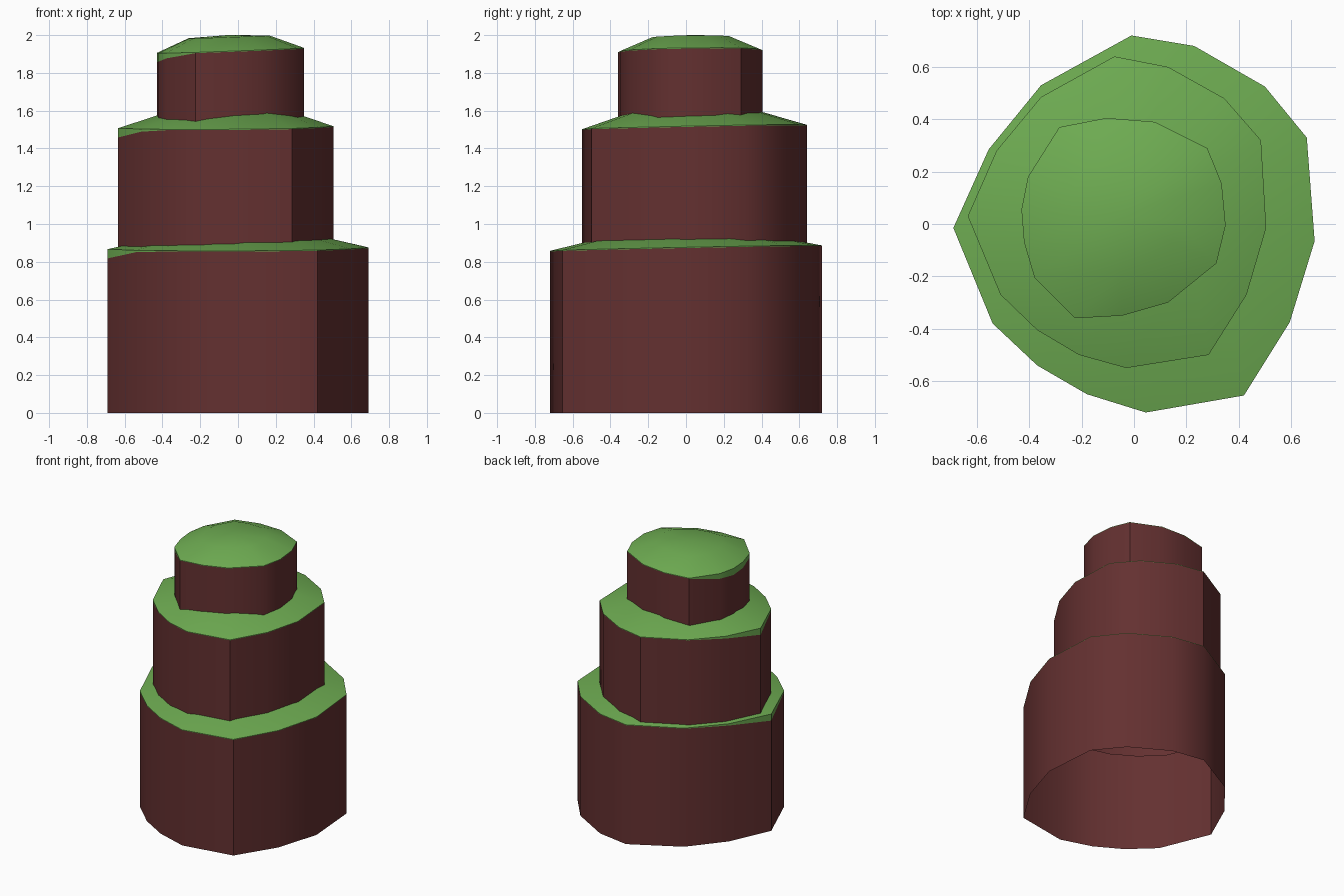
import bpy, bmesh, math

if "Cube" in bpy.data.objects:
    bpy.data.objects.remove(bpy.data.objects["Cube"])


def material(name, rgb):
    m = bpy.data.materials.new(name)
    m.diffuse_color = (*rgb, 1)
    m.use_nodes = True
    m.node_tree.nodes["Principled BSDF"].inputs["Base Color"].default_value = m.diffuse_color
    return m


soil = material("brown soil", (0.127, 0.030, 0.030))
grass = material("grass green", (0.156, 0.413, 0.084))


def tier(name, outline, bottom, rim, tilt, rise):
    """Open-bottomed rocky drum with a low domed grass cap."""
    n = len(outline)
    cx = sum(p[0] for p in outline) / n
    cy = sum(p[1] for p in outline) / n
    left = min(p[0] for p in outline)
    bm = bmesh.new()

    def top(x, y):
        return rim + tilt[0] * x + tilt[1] * y

    def drip(x):
        # grass hangs a little lower at the left corner
        return 0.004 + 0.045 * max(0, (x / left - 0.75) / 0.25)

    def inner(x, y):
        return cx + (x - cx) * 0.55, cy + (y - cy) * 0.55

    rings = [
        [bm.verts.new((x, y, bottom)) for x, y in outline],
        [bm.verts.new((x, y, top(x, y) - drip(x))) for x, y in outline],
        [bm.verts.new((x, y, top(x, y))) for x, y in outline],
        [bm.verts.new((*inner(x, y), top(*inner(x, y)) + rise)) for x, y in outline],
    ]
    # wall, grass lip and sloping cap
    for k in range(3):
        for i in range(n):
            j = (i + 1) % n
            a, b = rings[k], rings[k + 1]
            f = bm.faces.new((a[j], a[i], b[i], b[j]))
            f.material_index = 0 if k == 0 else 1
    # crown of the cap
    c = bm.verts.new((cx, cy, top(cx, cy) + rise + 0.01))
    for i in range(n):
        f = bm.faces.new((rings[3][(i + 1) % n], rings[3][i], c))
        f.material_index = 1
    bmesh.ops.recalc_face_normals(bm, faces=bm.faces[:])
    if c.normal.z < 0 or c.link_faces[0].normal.z < 0:
        bmesh.ops.reverse_faces(bm, faces=bm.faces[:])

    me = bpy.data.meshes.new(name)
    bm.to_mesh(me)
    bm.free()
    me.materials.append(soil)
    me.materials.append(grass)
    ob = bpy.data.objects.new(name, me)
    bpy.context.collection.objects.link(ob)
    bpy.ops.object.select_all(action='DESELECT')
    ob.select_set(True)
    bpy.context.view_layer.objects.active = ob
    bpy.ops.object.shade_smooth_by_angle(angle=math.radians(40))
    return ob


# irregular outlines, clockwise from the back
tier("lower_tier",
     [(-.01, .72), (.23, .68), (.50, .525), (.66, .33), (.69, -.065), (.595, -.375),
      (.42, -.655), (.045, -.72), (-.18, -.65), (-.37, -.54), (-.54, -.38),
      (-.69, -.015), (-.555, .285), (-.355, .53)],
     0.0, 0.872, (.007, .02), .07)
tier("middle_tier",
     [(-.075, .64), (.13, .60), (.345, .48), (.485, .32), (.505, -.015), (.43, -.27),
      (.285, -.50), (-.03, -.55), (-.21, -.50), (-.37, -.405), (-.51, -.27),
      (-.635, .03), (-.525, .28), (-.355, .485)],
     0.66, 1.513, (.01, .02), .085)
tier("upper_tier",
     [(-.105, .405), (.08, .39), (.28, .29), (.335, .155), (.35, -.005), (.315, -.15),
      (.13, -.30), (-.045, -.35), (-.225, -.36), (-.38, -.205), (-.42, -.07),
      (-.43, .055), (-.405, .18), (-.285, .37)],
     1.3, 1.92, (.035, .01), .072)
